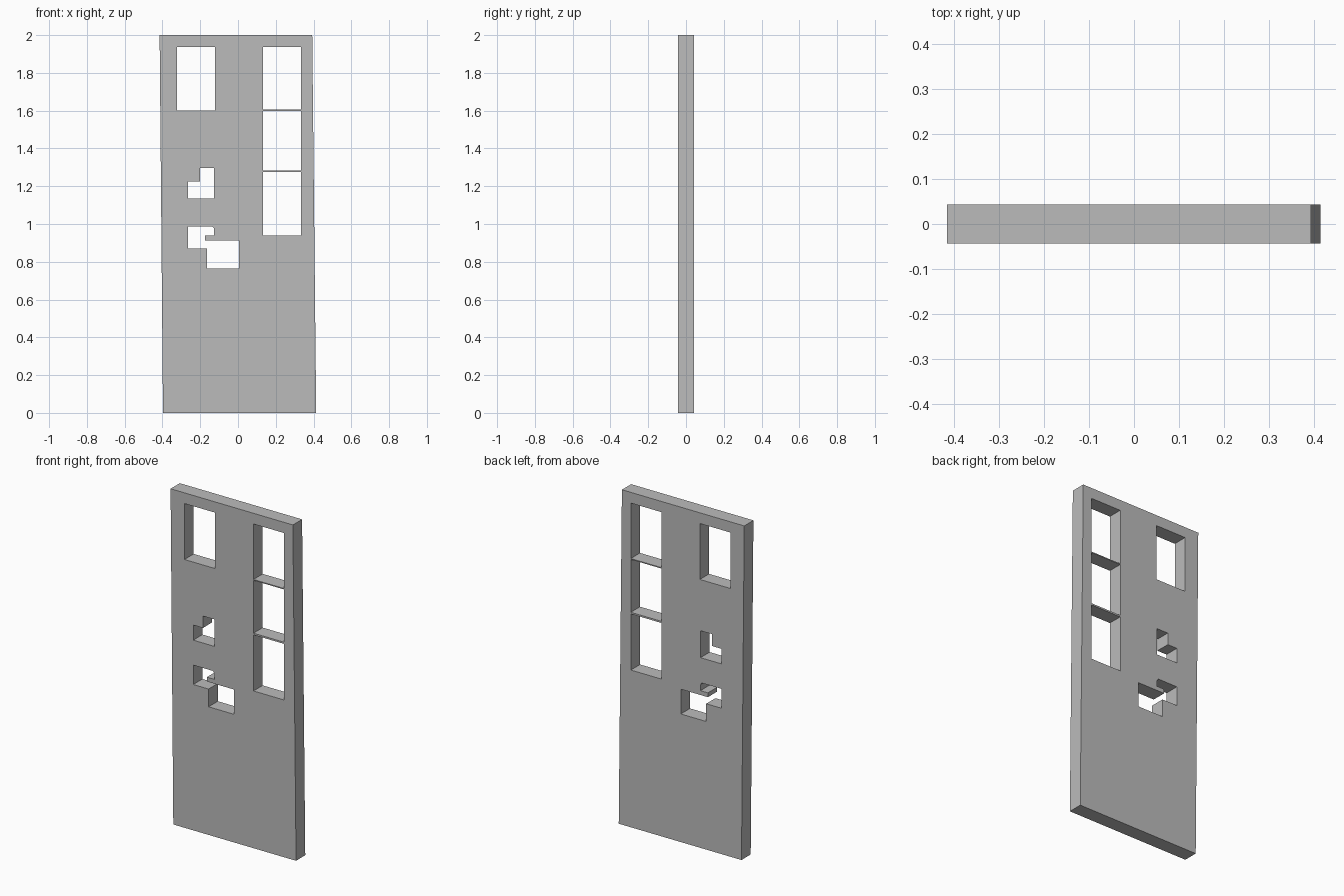
import bpy
import math

cube = bpy.data.objects.get("Cube")
if cube:
    bpy.data.objects.remove(cube, do_unlink=True)

HALF_DEPTH = 0.0435

grey = bpy.data.materials.new("plain grey")
grey.use_nodes = True
colour = (0.5, 0.5, 0.5, 1.0)
grey.diffuse_color = colour
grey.node_tree.nodes["Principled BSDF"].inputs["Base Color"].default_value = colour


def rectangle(left, right, bottom, top):
    return [(left, bottom), (right, bottom), (right, top), (left, top)]


# Slightly leaning slab outline
outline = [(-0.397, 0), (0.414, 0), (0.393, 2), (-0.415, 2)]

# Window openings: one on the right, a stack of three on the left
openings = [rectangle(-0.323, -0.122, 1.602, 1.936)]
for bottom, top in [(1.605, 1.936), (1.284, 1.599), (0.939, 1.274)]:
    openings.append(rectangle(0.133, 0.334, bottom, top))

# Stepped cut-out
openings.append([(-0.265, 1.136), (-0.126, 1.136), (-0.126, 1.297),
                 (-0.201, 1.297), (-0.201, 1.226), (-0.265, 1.226)])

# Lower cut-out made of two joined notches
openings.append([(-0.265, 0.871), (-0.164, 0.871), (-0.164, 0.765),
                 (0.004, 0.765), (0.004, 0.913), (-0.175, 0.913),
                 (-0.175, 0.939), (-0.126, 0.939), (-0.126, 0.975),
                 (-0.135, 0.987), (-0.265, 0.987)])

# Filled profile extruded to the panel thickness
profile = bpy.data.curves.new("door_panel", "CURVE")
profile.dimensions = "2D"
profile.fill_mode = "BOTH"
profile.extrude = HALF_DEPTH
for loop in [outline] + openings:
    spline = profile.splines.new("POLY")
    spline.points.add(len(loop) - 1)
    for point, (x, z) in zip(spline.points, loop):
        point.co = (x, z, 0, 1)
    spline.use_cyclic_u = True
    spline.use_smooth = False
profile.materials.append(grey)

# Stand the panel upright and turn it into a mesh
panel = bpy.data.objects.new("door_panel", profile)
bpy.context.collection.objects.link(panel)
panel.rotation_euler.x = math.radians(90)
bpy.ops.object.select_all(action="DESELECT")
panel.select_set(True)
bpy.context.view_layer.objects.active = panel
bpy.ops.object.convert(target="MESH")
bpy.ops.object.transform_apply(location=False, rotation=True, scale=False)
bpy.ops.object.shade_flat()
